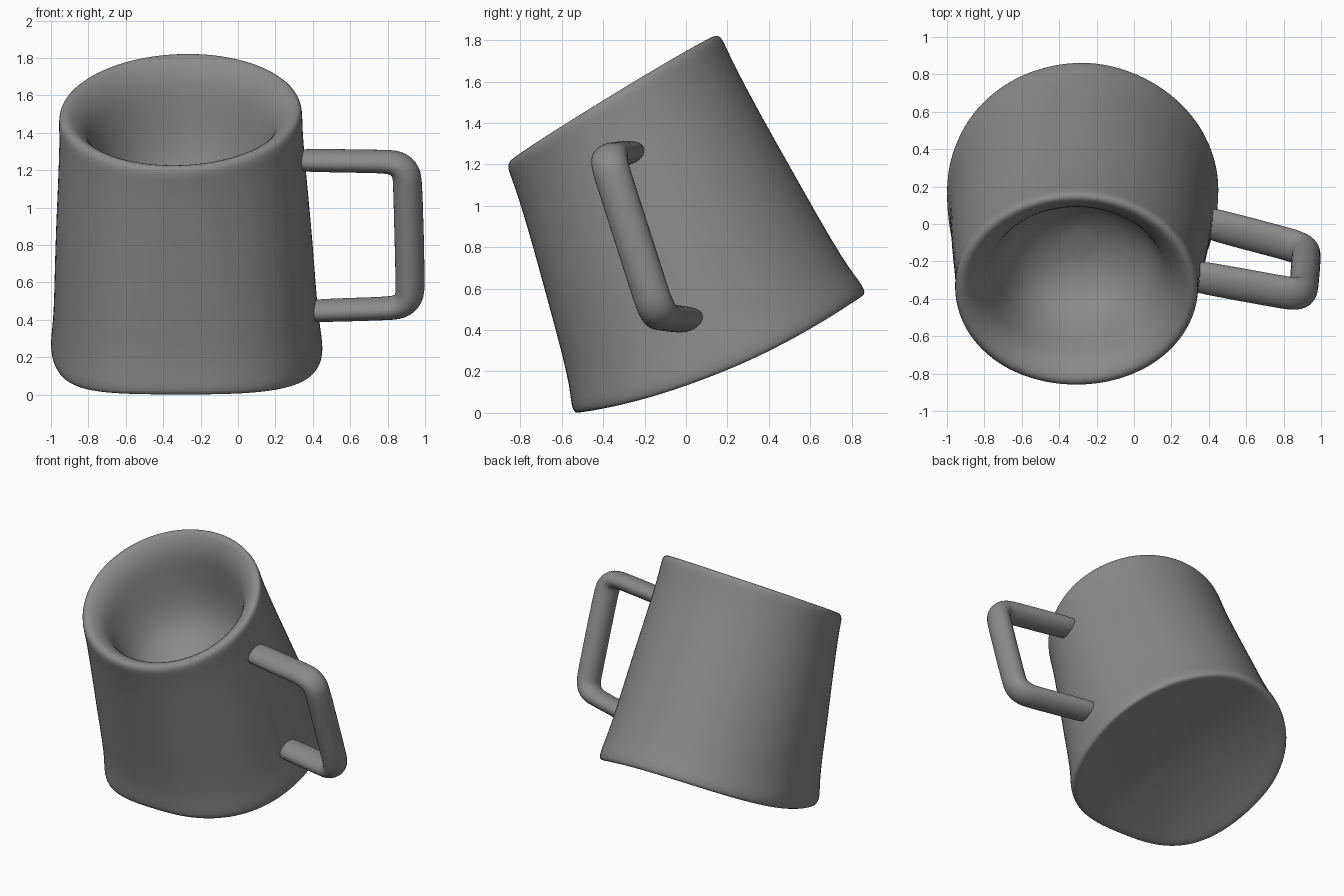
import bpy, bmesh
from math import sin, cos, pi, copysign
from mathutils import Vector

cube = bpy.data.objects.get("Cube")
if cube:
    bpy.data.objects.remove(cube)

clay = bpy.data.materials.new("warm_grey")
GREY = (0.26, 0.255, 0.255, 1)
clay.use_nodes = True
clay.diffuse_color = GREY
clay.node_tree.nodes["Principled BSDF"].inputs["Base Color"].default_value = GREY


def loft(name, rings, levels=1):
    """Skin a list of equal closed rings and cap both ends."""
    bm = bmesh.new()
    loops = [[bm.verts.new(p) for p in ring] for ring in rings]
    n = len(loops[0])
    for a, b in zip(loops, loops[1:]):
        for i in range(n):
            j = (i + 1) % n
            bm.faces.new((a[i], a[j], b[j], b[i]))
    for loop in (loops[0], loops[-1]):
        hub = bm.verts.new(sum((v.co for v in loop), Vector()) / n)
        for i in range(n):
            bm.faces.new((loop[i], loop[(i + 1) % n], hub))
    bmesh.ops.recalc_face_normals(bm, faces=bm.faces)
    mesh = bpy.data.meshes.new(name)
    bm.to_mesh(mesh)
    bm.free()
    mesh.materials.append(clay)
    mesh.polygons.foreach_set("use_smooth", [True] * len(mesh.polygons))
    obj = bpy.data.objects.new(name, mesh)
    bpy.context.collection.objects.link(obj)
    mod = obj.modifiers.new("smooth", "SUBSURF")
    mod.levels = mod.render_levels = levels
    return obj


# Leaning cup: rings blend from the tilted base ellipse to the tilted rim ellipse
BASE, RIM = Vector((-0.275, 0.165, 0.288)), Vector((-0.308, -0.353, 1.518))
BASE_X, RIM_X = Vector((0.725, 0, 0)), Vector((0.645, 0, 0.02))
BASE_Y, RIM_Y = Vector((0, 0.705, 0.29)), Vector((0, 0.512, 0.312))
AXIS = (RIM - BASE).normalized()


def cup_ring(t, s, n=56):
    centre, rx, ry = BASE.lerp(RIM, t), BASE_X.lerp(RIM_X, t), BASE_Y.lerp(RIM_Y, t)
    rx = rx * (1 + 0.09 * max(0, t * (1 - t)))
    low = min(1, max(0, 1 - t)) ** 0.7
    ring = []
    for k in range(n):
        a = 2 * pi * k / n
        c, d = cos(a), sin(a)
        # the front corners are squared, most of all away from the handle
        square = (0.32 if c < 0 else 0.16) if d < 0 else (0 if c < 0 else -0.06)
        power = 1 - square * low * abs(d) ** 0.5
        x, y = copysign(abs(c) ** power, c), copysign(abs(d) ** power, d)
        sag = (0.085 if c > 0 else 0.07) * c * c * s * s * max(0, 1 - t) ** 8
        ring.append(centre + (rx * x + ry * y) * s - AXIS * sag)
    return ring


# (height along the axis, scale): underside, wall, rolled lip, tapering bowl
PROFILE = [(0.03, 0.2), (0.02, 0.5), (0.005, 0.8), (-0.005, 0.93), (-0.005, 0.98),
           (0.005, 1.0), (0.03, 1.005), (0.07, 0.995), (0.14, 0.98), (0.3, 0.975),
           (0.5, 0.975), (0.7, 0.975), (0.88, 0.985), (0.95, 1.0), (0.985, 1.005),
           (1.0, 0.985), (1.003, 0.94), (0.985, 0.88), (0.955, 0.81), (0.91, 0.75),
           (0.84, 0.695), (0.74, 0.625), (0.64, 0.53), (0.57, 0.4), (0.52, 0.18)]
loft("cup_body", [cup_ring(t, s) for t, s in PROFILE])

# Squared handle with rounded corners
TOP_IN, TOP_OUT = Vector((0.22, -0.26, 1.255)), Vector((0.905, -0.385, 1.245))
LOW_OUT, LOW_IN = Vector((0.925, -0.135, 0.465)), Vector((0.30, 0.03, 0.445))
path = [TOP_IN, TOP_IN.lerp(TOP_OUT, 0.5)]
for before, corner, after in ((TOP_IN, TOP_OUT, LOW_OUT), (TOP_OUT, LOW_OUT, LOW_IN)):
    p = corner + (before - corner).normalized() * 0.12
    q = corner + (after - corner).normalized() * 0.12
    for k in range(6):
        u = k / 5
        path.append(p.lerp(corner, u).lerp(corner.lerp(q, u), u))
path += [LOW_OUT.lerp(LOW_IN, 0.5), LOW_IN]

NORMAL = (TOP_OUT - TOP_IN).cross(LOW_OUT - TOP_OUT).normalized()
rings = []
for i, p in enumerate(path):
    tangent = (path[min(i + 1, len(path) - 1)] - path[max(i - 1, 0)]).normalized()
    side = tangent.cross(NORMAL).normalized()
    thick = 0.06 + 0.021 * abs(tangent.z)
    rings.append([p + NORMAL * 0.092 * cos(2 * pi * k / 16) + side * thick * sin(2 * pi * k / 16)
                  for k in range(16)])
loft("handle", rings)
